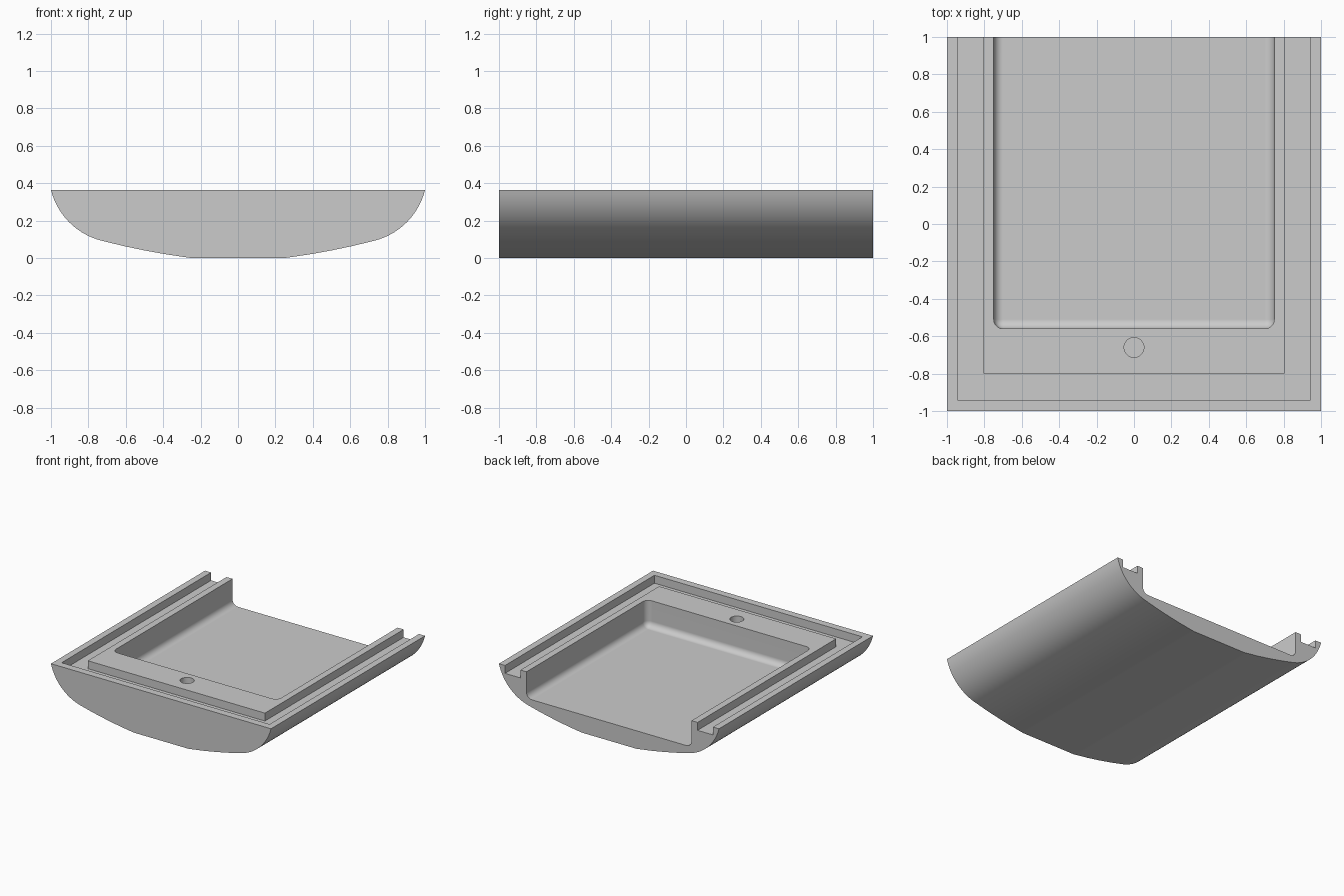
import bpy
import bmesh
import math
from mathutils import Vector

if "Cube" in bpy.data.objects:
    bpy.data.objects.remove(bpy.data.objects["Cube"], do_unlink=True)

HEIGHT = 0.365

grey = bpy.data.materials.new("plain_grey")
grey.use_nodes = True
colour = (0.6, 0.6, 0.6, 1)
grey.diffuse_color = colour
grey.node_tree.nodes["Principled BSDF"].inputs["Base Color"].default_value = colour


def make_object(name, bm):
    bmesh.ops.recalc_face_normals(bm, faces=bm.faces)
    mesh = bpy.data.meshes.new(name)
    bm.to_mesh(mesh)
    bm.free()
    mesh.materials.append(grey)
    obj = bpy.data.objects.new(name, mesh)
    bpy.context.collection.objects.link(obj)
    return obj


def prism(points, vector):
    """Closed outline swept along a vector."""
    bm = bmesh.new()
    face = bm.faces.new([bm.verts.new(p) for p in points])
    swept = bmesh.ops.extrude_face_region(bm, geom=[face])["geom"]
    verts = [v for v in swept if isinstance(v, bmesh.types.BMVert)]
    bmesh.ops.translate(bm, verts=verts, vec=vector)
    return bm


def arc(start, end, half_sweep, steps):
    """Arc bulging to the right of the direction start to end."""
    a, b = Vector(start), Vector(end)
    chord = b - a
    radius = chord.length / (2 * math.sin(half_sweep))
    normal = Vector((chord.y, -chord.x)).normalized()
    centre = (a + b) / 2 - normal * radius * math.cos(half_sweep)
    base = math.atan2(normal.y, normal.x)
    return [centre + radius * Vector((math.cos(t), math.sin(t)))
            for t in (base - half_sweep + 2 * half_sweep * i / steps
                      for i in range(steps + 1))]


# Body: curved belly profile, mirrored and swept front to back
half = [Vector((0.25, 0))]
half += arc((0.27, 0.003), (0.73, 0.093), math.radians(3.5), 4)
half += arc((0.73, 0.093), (1, HEIGHT), math.radians(31), 14)[1:]
profile = half + [Vector((-p.x, p.y)) for p in reversed(half)]
body = make_object("tray_body", prism([(p.x, -1, p.y) for p in profile], (0, 2, 0)))

# U-shaped groove between the outer lip and the inner rim
left = [(0.945, 1.2), (0.945, -0.94)]
inner = [(-0.805, 1.2), (-0.805, -0.8)]
outline = left + [(-x, y) for x, y in reversed(left)]
outline += inner + [(-x, y) for x, y in reversed(inner)]
groove = make_object("groove_cutter", prism([(x, y, 0.3) for x, y in outline], (0, 0, 0.3)))

# Recess open at the back, with rounded lower edges and front corners
corners = [(0.75, 1.5), (-0.75, 1.5), (-0.75, -0.56), (0.75, -0.56)]
bm = prism([(x, y, 0.148) for x, y in corners], (0, 0, 0.5))
edges = [e for e in bm.edges if min(v.co.z for v in e.verts) < 0.2]
bmesh.ops.bevel(bm, geom=edges, offset=0.05, segments=6, profile=0.5, affect='EDGES')
recess = make_object("recess_cutter", bm)

# Round blind hole in the front rim
bm = bmesh.new()
bmesh.ops.create_cone(bm, cap_ends=True, segments=40, radius1=0.053, radius2=0.053, depth=0.3)
bmesh.ops.translate(bm, verts=bm.verts, vec=(0, -0.66, HEIGHT))
hole = make_object("hole_cutter", bm)

# Cut the body and drop the cutters
bpy.ops.object.select_all(action='DESELECT')
body.select_set(True)
bpy.context.view_layer.objects.active = body
for cutter in (groove, recess, hole):
    cutter.hide_render = True
    mod = body.modifiers.new(cutter.name, 'BOOLEAN')
    mod.operation = 'DIFFERENCE'
    mod.solver = 'EXACT'
    mod.object = cutter
    bpy.ops.object.modifier_apply(modifier=mod.name)
    bpy.data.objects.remove(cutter, do_unlink=True)

# Smooth curves, flat faces
bpy.ops.object.shade_smooth_by_angle(angle=math.radians(30))
weighted = body.modifiers.new("weighted_normals", 'WEIGHTED_NORMAL')
weighted.keep_sharp = True
